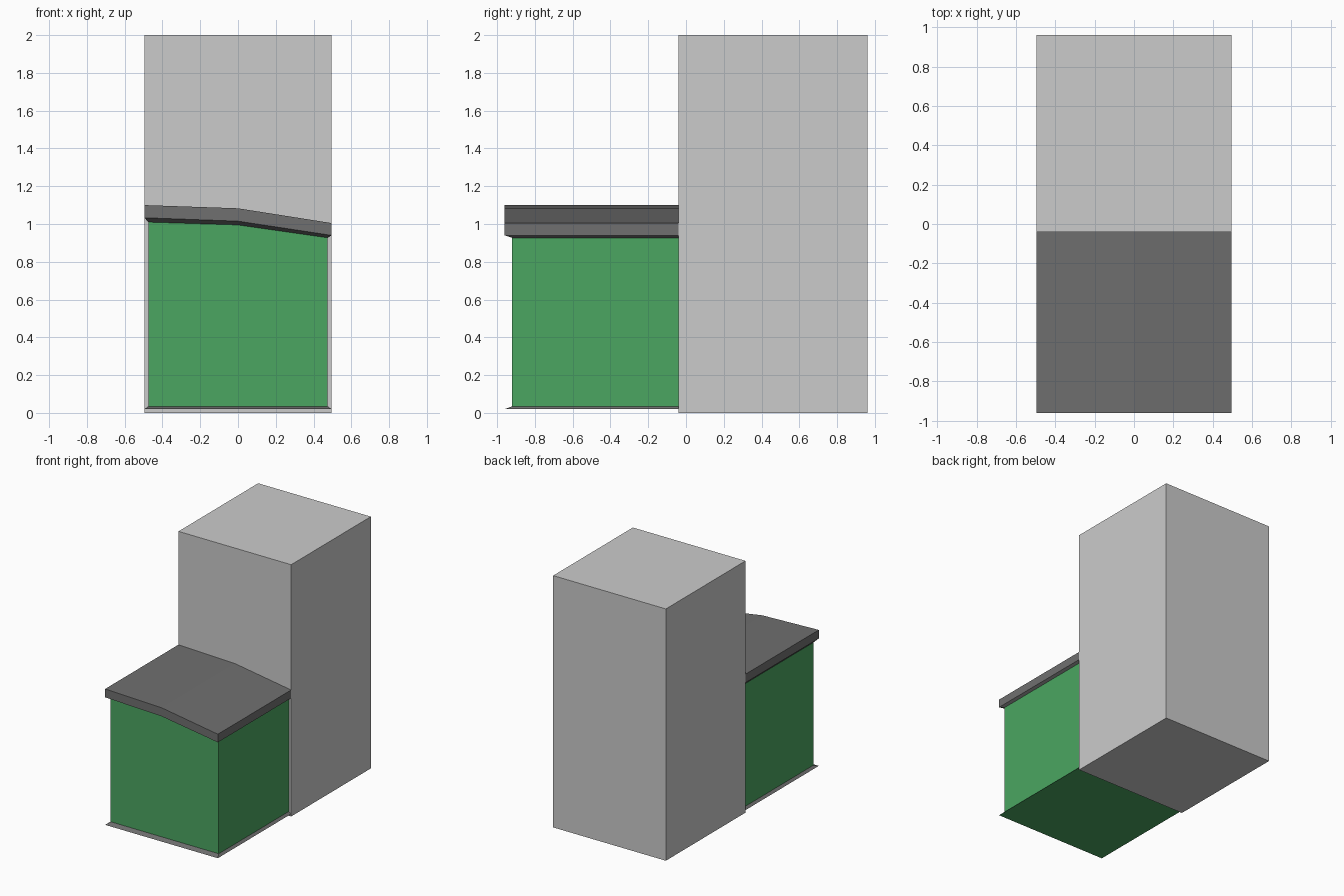
import bpy
import bmesh

if "Cube" in bpy.data.objects:
    bpy.data.objects.remove(bpy.data.objects["Cube"])

BACK = -0.04


def material(name, rgb):
    mat = bpy.data.materials.new(name)
    mat.diffuse_color = (*rgb, 1)
    mat.use_nodes = True
    mat.node_tree.nodes["Principled BSDF"].inputs["Base Color"].default_value = mat.diffuse_color
    return mat


green = material("green_paint", (0.07, 0.38, 0.12))
black = material("black_roofing", (0.16, 0.16, 0.16))


def finish(name, bm, mat=None):
    bmesh.ops.recalc_face_normals(bm, faces=bm.faces)
    mesh = bpy.data.meshes.new(name)
    bm.to_mesh(mesh)
    bm.free()
    if mat:
        mesh.materials.append(mat)
    obj = bpy.data.objects.new(name, mesh)
    bpy.context.collection.objects.link(obj)
    return obj


def outline(half, front, zs):
    """U-shaped outline round the left, front and right sides."""
    l, m, r = zs
    return [(-half, BACK, l), (-half, front, l), (0, front, m),
            (half, front, r), (half, BACK, r)]


def shell(name, outlines, mat, cap=False):
    """Join successive outlines; optionally cap the last with two panels."""
    bm = bmesh.new()
    rows = [[bm.verts.new(p) for p in o] for o in outlines]
    for a, b in zip(rows, rows[1:]):
        for i in range(4):
            bm.faces.new((a[i], a[i + 1], b[i + 1], b[i]))
    if cap:
        t = rows[-1]
        mid = bm.verts.new((0, BACK, t[2].co.z))
        bm.faces.new((t[0], t[1], t[2], mid))
        bm.faces.new((mid, t[2], t[3], t[4]))
    return finish(name, bm, mat)


# Tall block at the rear
bm = bmesh.new()
bmesh.ops.create_cube(bm, size=1)
bmesh.ops.scale(bm, vec=(0.99, 1, 2), verts=bm.verts)
bmesh.ops.translate(bm, vec=(0, 0.46, 1), verts=bm.verts)
finish("rear_block", bm)

# Front extension: outlines from the ground up
base = outline(0.495, -0.96, (0.02,) * 3)
wall_foot = outline(0.475, -0.92, (0.035,) * 3)
wall_head = outline(0.475, -0.92, (1.01, 0.995, 0.927))
eave_low = outline(0.495, -0.96, (1.033, 1.015, 0.94))
eave_top = outline(0.495, -0.96, (1.10, 1.083, 1.005))

# Underside, flared skirt, walls and the bent roof with its soffit
bm = bmesh.new()
bm.faces.new([bm.verts.new(base[i]) for i in (0, 4, 3, 1)])
floor = finish("floor", bm, green)
floor.data.flip_normals() if floor.data.polygons[0].normal.z > 0 else None
shell("skirt", [base, wall_foot], black)
shell("walls", [wall_foot, wall_head], green)
shell("roof", [wall_head, eave_low, eave_top], black, cap=True)
